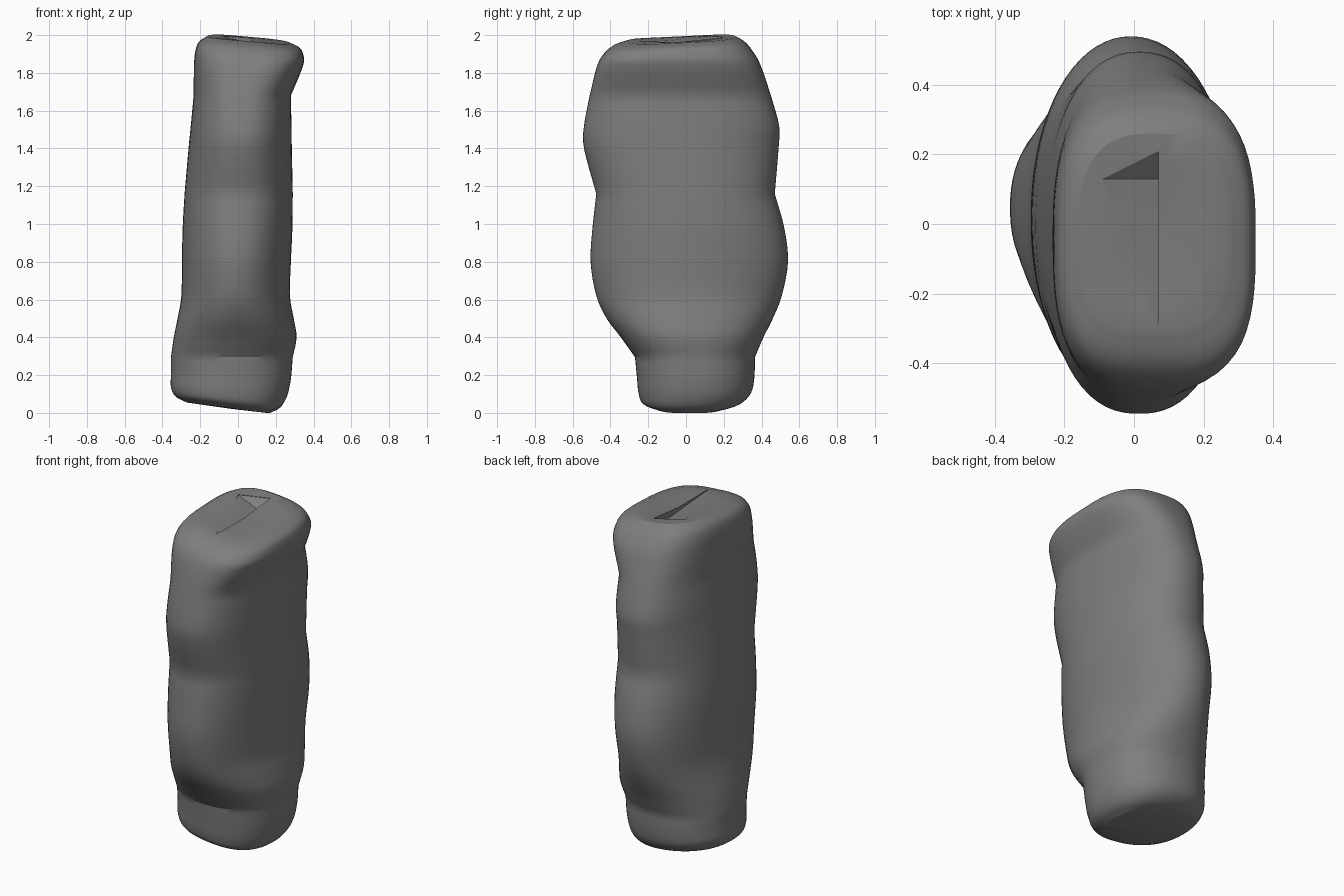
import bpy, bmesh, math

if "Cube" in bpy.data.objects:
    bpy.data.objects.remove(bpy.data.objects["Cube"])

# Cross-sections: height, x min, x max, y min, y max, squareness
SECTIONS = [
    (0.00, -0.27, 0.17, -0.16, 0.20, 2.3),
    (0.03, -0.33, 0.225, -0.23, 0.29, 2.3),
    (0.09, -0.355, 0.26, -0.252, 0.345, 2.3),
    (0.18, -0.355, 0.28, -0.26, 0.362, 2.3),
    (0.295, -0.355, 0.29, -0.27, 0.365, 2.3),
    (0.40, -0.34, 0.31, -0.345, 0.41, 2.3),
    (0.50, -0.32, 0.295, -0.42, 0.46, 2.2),
    (0.62, -0.30, 0.275, -0.475, 0.507, 2.1),
    (0.80, -0.297, 0.28, -0.505, 0.54, 2.1),
    (0.98, -0.293, 0.288, -0.495, 0.52, 2.2),
    (1.16, -0.283, 0.29, -0.475, 0.47, 2.3),
    (1.40, -0.262, 0.285, -0.54, 0.49, 2.3),
    (1.52, -0.25, 0.283, -0.54, 0.493, 2.4),
    (1.68, -0.235, 0.28, -0.51, 0.45, 2.5),
    (1.84, -0.233, 0.345, -0.47, 0.395, 3.0),
    (1.91, -0.225, 0.345, -0.43, 0.35, 3.2),
    (1.95, -0.205, 0.325, -0.38, 0.31, 3.2),
    (1.975, -0.16, 0.27, -0.31, 0.26, 3.0),
]
CREASES = (0.295, 1.16, 1.68)
SIDES = 72
STEPS = 4


def height(x, y, z):
    """Tilt the base and shape the sloping top."""
    if z < 0.295:
        return z + max(0, 0.15 - x) * 0.13 * (1 - z / 0.295)
    if z > 1.84:
        t = (z - 1.84) / 0.135
        slope = 0.02 - 0.09 * max(0, x + 0.12) + 0.012 * max(-1, min(1, y / 0.25))
        return z + t * slope
    return z


def tangent(k, side):
    """Curve direction at a section; one-sided at a crease."""
    last = len(SECTIONS) - 1
    if SECTIONS[k][0] in CREASES or k in (0, last):
        a, b = (k, k + 1) if side > 0 else (k - 1, k)
        scale = 1
    else:
        a, b, scale = k - 1, k + 1, 2
    return [(q - p) / scale for p, q in zip(SECTIONS[a], SECTIONS[b])]


def smooth_sections():
    out = []
    for k in range(len(SECTIONS) - 1):
        p, q = SECTIONS[k], SECTIONS[k + 1]
        u, v = tangent(k, 1), tangent(k + 1, -1)
        for s in range(STEPS):
            t = s / STEPS
            w = t * t * (3 - 2 * t)
            out.append([a + (b - a) * w + c * t * (1 - t) ** 2 - d * t * t * (1 - t)
                        for a, b, c, d in zip(p, q, u, v)])
    return out + [SECTIONS[-1]]


def ring(bm, z, x0, x1, y0, y1, n):
    verts = []
    for i in range(SIDES):
        a = 2 * math.pi * i / SIDES
        c, s = math.cos(a), math.sin(a)
        m = n if s < 0 else 2 + (n - 2) * 0.7
        r = (abs(c) ** m + abs(s) ** m) ** (-1 / m)
        x = (x0 + x1) / 2 + r * c * (x1 - x0) / 2
        y = (y0 + y1) / 2 + r * s * (y1 - y0) / 2
        verts.append(bm.verts.new((x, y, height(x, y, z))))
    return verts


def make_object(name, bm):
    bmesh.ops.recalc_face_normals(bm, faces=bm.faces)
    mesh = bpy.data.meshes.new(name)
    bm.to_mesh(mesh)
    bm.free()
    obj = bpy.data.objects.new(name, mesh)
    bpy.context.collection.objects.link(obj)
    return obj


# Bottle body: lofted rings, closed at both ends
bm = bmesh.new()
rings = [ring(bm, *s) for s in smooth_sections()]
rings.append(ring(bm, 1.974, -0.09, 0.20, -0.24, 0.19, 2.6))
for lower, upper in zip(rings, rings[1:]):
    for i in range(SIDES):
        j = (i + 1) % SIDES
        bm.faces.new((lower[i], lower[j], upper[j], upper[i]))
for end, point in ((rings[0], (-0.04, 0.02, 0.022)), (rings[-1], (0.06, -0.03, 1.965))):
    tip = bm.verts.new(point)
    for i in range(SIDES):
        bm.faces.new((end[i], end[(i + 1) % SIDES], tip))
body = make_object("bottle_body", bm)

# Dark grey plastic
plastic = bpy.data.materials.new("dark_plastic")
plastic.diffuse_color = (0.21, 0.21, 0.21, 1)
plastic.use_nodes = True
plastic.node_tree.nodes["Principled BSDF"].inputs["Base Color"].default_value = plastic.diffuse_color
body.data.materials.append(plastic)

# Shallow wedge-shaped notch in the top
bm = bmesh.new()
rim = [(-0.09, 0.13), (0.07, 0.21), (0.07, -0.31)]
lid = [bm.verts.new((x, y, 2.1)) for x, y in rim]
mid = [bm.verts.new((x, y, height(x, y, 1.972))) for x, y in rim]
deep = bm.verts.new((0.07, 0.13, 1.93))
bm.faces.new(lid)
for i in range(3):
    j = (i + 1) % 3
    bm.faces.new((lid[i], lid[j], mid[j], mid[i]))
    bm.faces.new((mid[i], mid[j], deep))
cutter = make_object("top_notch_cutter", bm)
cutter.data.materials.append(plastic)
cutter.hide_render = True
notch = body.modifiers.new("top_notch", 'BOOLEAN')
notch.operation = 'DIFFERENCE'
notch.solver = 'EXACT'
notch.object = cutter

# Smooth shading with crisp creases
bpy.context.view_layer.objects.active = body
body.select_set(True)
bpy.ops.object.modifier_apply(modifier=notch.name)
bpy.data.objects.remove(cutter)
bpy.ops.object.shade_smooth_by_angle(angle=math.radians(28))
